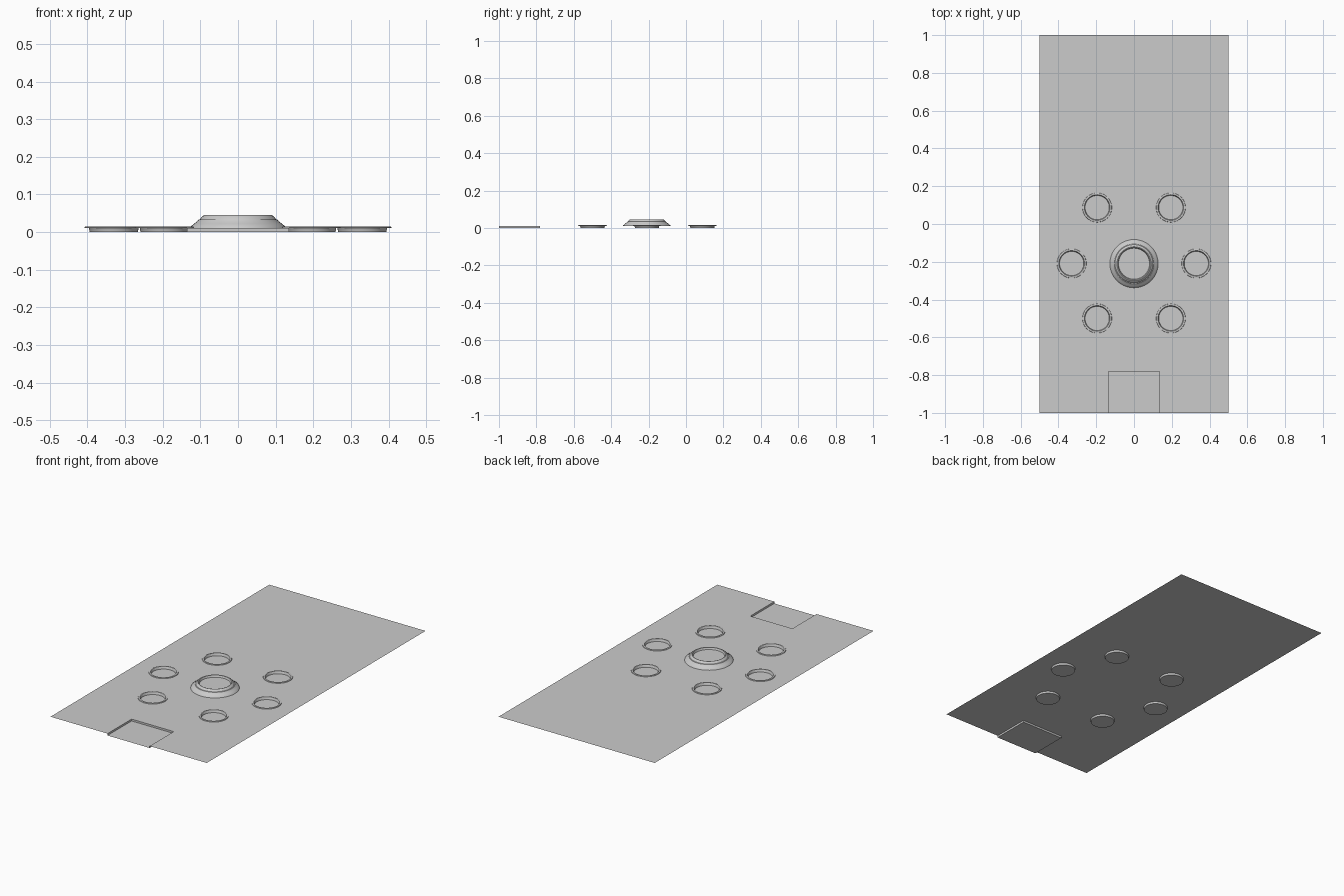
import bpy, bmesh, math

if "Cube" in bpy.data.objects:
    bpy.data.objects.remove(bpy.data.objects["Cube"])

SHEET_Z = 0.011
SEG = 40
WELLS = [(s * x, y) for s in (-1, 1) for x, y in ((0.195, 0.087), (0.33, -0.209), (0.195, -0.5))]


def make_object(name, bm):
    mesh = bpy.data.meshes.new(name)
    bm.to_mesh(mesh)
    bm.free()
    ob = bpy.data.objects.new(name, mesh)
    bpy.context.collection.objects.link(ob)
    return ob


def smooth(ob):
    bpy.ops.object.select_all(action='DESELECT')
    ob.select_set(True)
    bpy.context.view_layer.objects.active = ob
    bpy.ops.object.shade_smooth_by_angle(angle=math.radians(35))


def ring(bm, r, z, cx=0, cy=0):
    return [bm.verts.new((cx + r * math.cos(2 * math.pi * i / SEG),
                          cy + r * math.sin(2 * math.pi * i / SEG), z)) for i in range(SEG)]


def lathe(name, profile, loc):
    """Revolve (radius, height) points from the outer edge inwards and cap the floor."""
    bm = bmesh.new()
    rings = [ring(bm, r, z) for r, z in profile]
    for a, b in zip(rings, rings[1:]):
        for i in range(SEG):
            j = (i + 1) % SEG
            bm.faces.new((a[i], a[j], b[j], b[i]))
    bm.faces.new(rings[-1])
    ob = make_object(name, bm)
    ob.location = (loc[0], loc[1], 0)
    smooth(ob)
    return ob


# thin sheet with a front notch and round openings
bm = bmesh.new()
outline = [(-0.5, -1), (-0.135, -1), (-0.135, -0.78), (0.135, -0.78),
           (0.135, -1), (0.5, -1), (0.5, 1), (-0.5, 1)]
loops = [[bm.verts.new((x, y, SHEET_Z)) for x, y in outline]]
loops += [ring(bm, 0.066, SHEET_Z, x, y) for x, y in WELLS]
edges = [bm.edges.new((lp[i], lp[(i + 1) % len(lp)])) for lp in loops for i in range(len(lp))]
bmesh.ops.triangle_fill(bm, use_beauty=True, use_dissolve=False, edges=edges, normal=(0, 0, 1))
for f in bm.faces:
    f.normal_update()
    if f.normal.z < 0:
        f.normal_flip()
make_object("sheet", bm)

# sunken front tray, open at the front
bm = bmesh.new()
path = [(0.135, -1), (0.135, -0.78), (-0.135, -0.78), (-0.135, -1)]
low = [bm.verts.new((x, y, 0)) for x, y in path]
high = [bm.verts.new((x, y, SHEET_Z)) for x, y in path]
bm.faces.new(low)
for i in range(3):
    bm.faces.new((low[i + 1], low[i], high[i], high[i + 1]))
make_object("front_tray", bm)

# six round wells with a raised lip
well = [(0.078, 0.011), (0.077, 0.014), (0.073, 0.015), (0.068, 0.014), (0.066, 0.011), (0.064, 0)]
for n, pos in enumerate(WELLS):
    lathe(f"well_{n + 1}", well, pos)

# stepped central boss with a dished top
lathe("central_boss",
      [(0.128, 0.011), (0.126, 0.015), (0.117, 0.022), (0.108, 0.029), (0.105, 0.033),
       (0.101, 0.034), (0.096, 0.041), (0.09, 0.045), (0.086, 0.044), (0.082, 0.033)],
      (0, -0.21))
